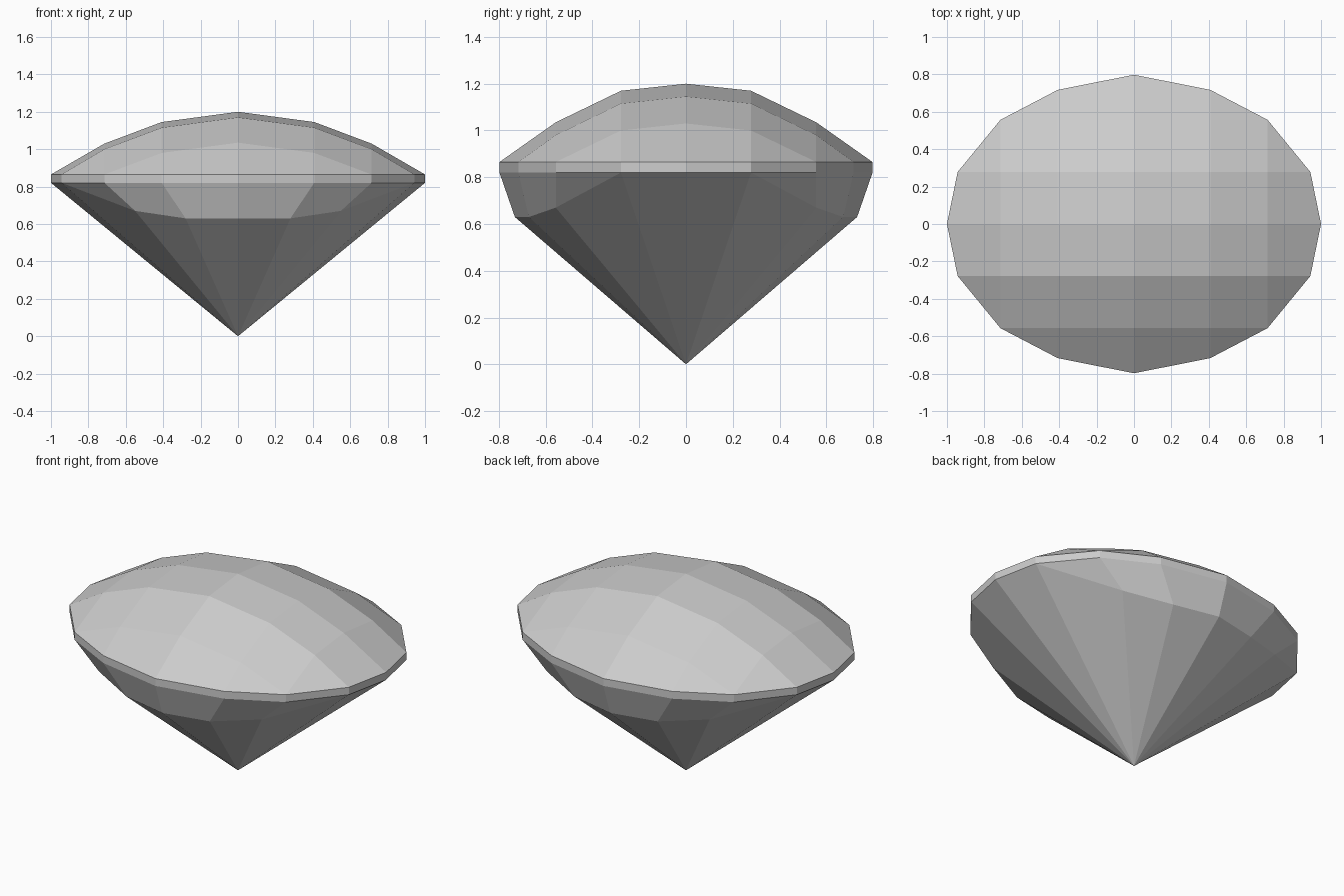
import bpy

cube = bpy.data.objects.get("Cube")
if cube:
    bpy.data.objects.remove(cube)

# One flat grey for the whole stone
grey = bpy.data.materials.new("stone_grey")
grey.use_nodes = True
colour = (0.6, 0.6, 0.6, 1)
grey.diffuse_color = colour
grey.node_tree.nodes["Principled BSDF"].inputs["Base Color"].default_value = colour

GIRDLE_TOP, GIRDLE_BOTTOM = 0.865, 0.82

# Quarter of the oval outline, from the right tip to the back
OUTLINE = [(1, 0), (0.943, 0.278), (0.714, 0.557), (0.408, 0.717), (0, 0.798)]
# Matching lower ring, where the back and front facets break
BREAK = [(0.55, 0.557, 0.67), (0.28, 0.672, 0.63), (0, 0.732, 0.63)]
# Crown drops along each axis; the dome height is the peak less both drops
X_DROP = {0: 0, 0.408: 0.055, 0.714: 0.17}
Y_DROP = {0: 0, 0.278: 0.03, 0.557: 0.165}


def mirrored_part(name, polygons):
    """Builds one quarter from polygons and mirrors it across x and y."""
    verts, faces = [], []
    for poly in polygons:
        face = []
        for p in poly:
            if p not in verts:
                verts.append(p)
            face.append(verts.index(p))
        faces.append(face)
    mesh = bpy.data.meshes.new(name)
    mesh.from_pydata(verts, [], faces)
    mesh.materials.append(grey)
    mesh.update()
    obj = bpy.data.objects.new(name, mesh)
    bpy.context.collection.objects.link(obj)
    mirror = obj.modifiers.new("mirror", "MIRROR")
    mirror.use_axis = (True, True, False)
    mirror.use_clip = True
    return obj


def ring(z):
    return [(x, y, z) for x, y in OUTLINE]


upper, lower = ring(GIRDLE_TOP), ring(GIRDLE_BOTTOM)
pairs = range(len(OUTLINE) - 1)


# Crown: a lattice of facets, closed by the outline
def dome(x, y):
    if (x, y) in OUTLINE:
        return (x, y, GIRDLE_TOP)
    return (x, y, 1.2 - X_DROP[x] - Y_DROP[y])


xs, ys = list(X_DROP), list(Y_DROP)
crown = []
for i in range(2):
    for j in range(2):
        x0, x1, y0, y1 = xs[i], xs[i + 1], ys[j], ys[j + 1]
        crown.append([dome(x0, y0), dome(x1, y0), dome(x1, y1), dome(x0, y1)])
    # Rim facets beyond the lattice: a quad then a triangle on each side
    a, b = dome(xs[2], ys[i]), dome(xs[2], ys[i + 1])
    crown.append([a, upper[i], upper[i + 1]] + ([b] if b != upper[i + 1] else []))
    a, b = dome(xs[i], ys[2]), dome(xs[i + 1], ys[2])
    crown.append([a, b] + [p for p in (upper[3 - i], upper[4 - i]) if p != b])
mirrored_part("crown", crown)

# Girdle: the thin upright band
mirrored_part("girdle", [[lower[i], lower[i + 1], upper[i + 1], upper[i]] for i in pairs])

# Pavilion: steep facets front and back, then a fan down to the point
tip = (0, 0, 0)
base = lower[:2] + BREAK
pavilion = [[tip, base[i + 1], base[i]] for i in pairs]
pavilion.append([base[1], base[2], lower[2]])
pavilion += [[base[i], base[i + 1], lower[i + 1], lower[i]] for i in (2, 3)]
mirrored_part("pavilion", pavilion)
